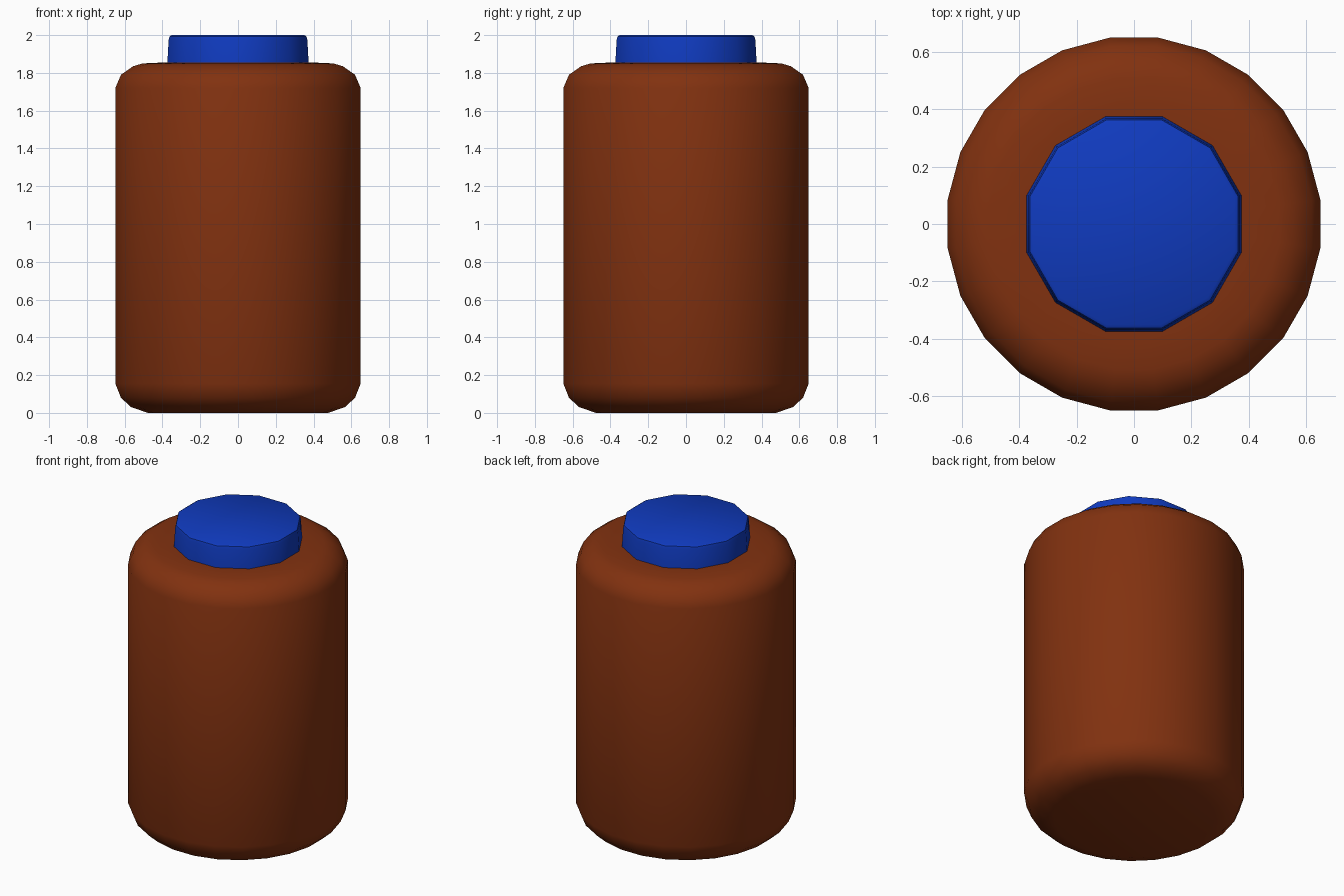
import bpy, bmesh, math

cube = bpy.data.objects.get("Cube")
if cube:
    bpy.data.objects.remove(cube, do_unlink=True)


def make_material(name, colour):
    mat = bpy.data.materials.new(name)
    mat.use_nodes = True
    mat.diffuse_color = colour
    bsdf = next(n for n in mat.node_tree.nodes if n.type == 'BSDF_PRINCIPLED')
    bsdf.inputs["Base Color"].default_value = colour
    bsdf.inputs["Roughness"].default_value = 0.6
    return mat


def lathe(name, profile, sides, mat, smooth_angle):
    """Turn a (radius, height) profile around z and close both ends."""
    bm = bmesh.new()
    rings = []
    for r, z in profile:
        angles = [math.tau * (i + 0.5) / sides for i in range(sides)]
        rings.append([bm.verts.new((r * math.cos(a), r * math.sin(a), z)) for a in angles])
    for low, high in zip(rings, rings[1:]):
        for i in range(sides):
            j = (i + 1) % sides
            bm.faces.new((low[i], low[j], high[j], high[i]))
    bm.faces.new(rings[0][::-1])
    bm.faces.new(rings[-1])
    mesh = bpy.data.meshes.new(name)
    bm.to_mesh(mesh)
    bm.free()
    mesh.materials.append(mat)
    obj = bpy.data.objects.new(name, mesh)
    bpy.context.collection.objects.link(obj)
    bpy.ops.object.select_all(action='DESELECT')
    obj.select_set(True)
    bpy.context.view_layer.objects.active = obj
    bpy.ops.object.shade_smooth_by_angle(angle=math.radians(smooth_angle))
    return obj


brown = make_material("amber brown", (0.22, 0.031, 0.005, 1))
blue = make_material("cap blue", (0.005, 0.043, 0.52, 1))

# Bottle body with rounded shoulder and base
lathe("bottle_body",
      [(0.48, 0), (0.57, 0.03), (0.625, 0.08), (0.655, 0.155),
       (0.655, 1.72), (0.625, 1.79), (0.56, 1.835), (0.51, 1.85), (0.4, 1.855)],
      24, brown, 35)

# Slightly tapered cap with a softened rim
lathe("bottle_cap",
      [(0.388, 1.84), (0.38, 1.975), (0.375, 1.993), (0.363, 2.0)],
      12, blue, 35)
